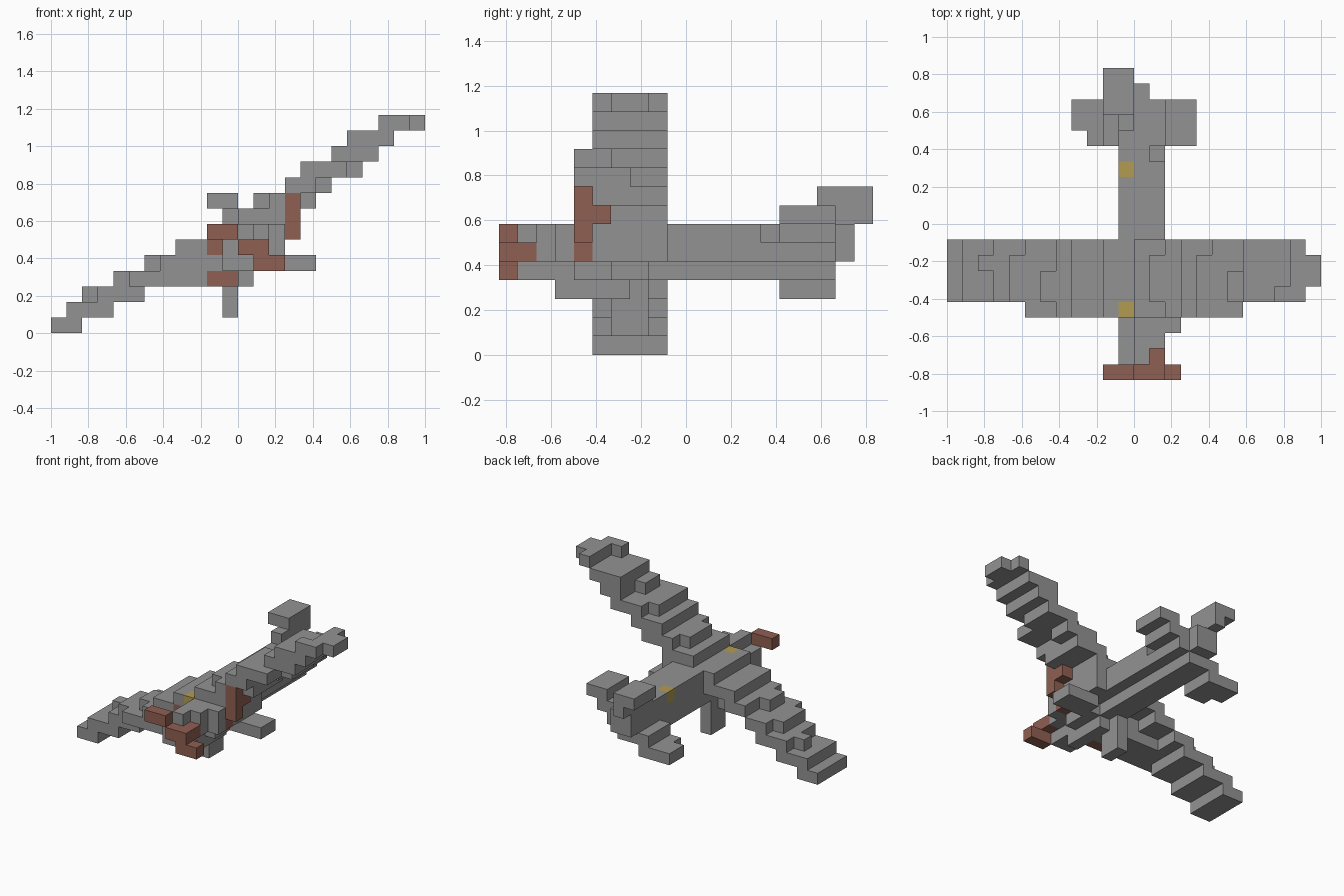
import bpy, bmesh
from mathutils import Vector

if "Cube" in bpy.data.objects:
    bpy.data.objects.remove(bpy.data.objects["Cube"])

U = 1 / 12  # size of one block
cells = {}  # block position -> part name


def box(part, xs, ys, zs):
    """Fill a box of blocks; later parts replace earlier ones."""
    for x in range(*xs):
        for y in range(*ys):
            for z in range(*zs):
                cells[x, y, z] = part


def material(name, rgb):
    m = bpy.data.materials.new(name)
    m.use_nodes = True
    m.diffuse_color = (*rgb, 1)
    bsdf = m.node_tree.nodes["Principled BSDF"]
    bsdf.inputs["Base Color"].default_value = (*rgb, 1)
    bsdf.inputs["Roughness"].default_value = 0.8
    return m


grey = material("grey", (0.29, 0.29, 0.29))
red = material("dull red", (0.28, 0.115, 0.085))
yellow = material("ochre", (0.45, 0.33, 0.085))

# Banked wing: one stepped slab per layer, (first x, last x, last x at the rear)
layers = [(-12, -10, -10), (-11, -8, -8), (-10, -6, -6), (-8, 1, -5),
          (-6, 2, -3), (-4, 3, 3), (-2, 3, 3), (0, 3, 3), (1, 5, 5),
          (3, 6, 6), (4, 8, 8), (6, 9, 9), (7, 10, 10), (9, 12, 12)]
for z, (a, b, rear) in enumerate(layers):
    box("wing", (a, b), (-5, -3), (z, z + 1))
    box("wing", (a, rear), (-3, -1), (z, z + 1))
    if 3 <= z <= 10:  # deeper leading edge near the body
        box("wing", (max(a, -7), min(b, 7)), (-6, -5), (z, z + 1))

# Ragged notches in the wing steps: x, y range, layer
notches = [(-10, (-5, -3), 2), (-10, (-2, -1), 2), (-8, (-2, -1), 3),
           (-6, (-3, -1), 4), (-6, (-6, -5), 4), (1, (-2, -1), 8),
           (1, (-6, -5), 8), (4, (-2, -1), 10), (6, (-3, -1), 11),
           (9, (-4, -1), 13), (11, (-5, -4), 13), (11, (-2, -1), 13),
           (4, (-6, -5), 8), (5, (-6, -3), 9), (7, (-5, -4), 10)]
for x, ys, z in notches:
    for y in range(*ys):
        cells.pop((x, y, z), None)

# Body, with a nose that is lower on one side
box("body", (-1, 1), (-9, 8), (4, 5))
box("body", (-1, 2), (-9, 8), (5, 6))
box("body", (0, 1), (-9, -6), (6, 7))
box("body", (1, 2), (-8, -6), (6, 7))
box("body", (-1, 2), (-6, 4), (6, 7))
box("body", (-1, 1), (4, 5), (6, 7))
box("body", (-1, 2), (5, 8), (6, 7))
box("body", (-1, 1), (8, 9), (5, 7))
box("body", (0, 1), (-7, -5), (3, 4))
box("body", (2, 3), (-7, -6), (5, 7))

# Tail planes and fin
box("tail_plane", (-4, -3), (6, 8), (3, 4))
box("tail_plane", (-3, -1), (5, 8), (3, 4))
box("tail_plane", (-2, -1), (5, 8), (4, 5))
box("tail_plane", (2, 3), (5, 8), (6, 7))
box("tail_plane", (2, 4), (5, 8), (7, 8))
box("tail_fin", (-1, 0), (6, 10), (7, 8))
box("tail_fin", (-2, 0), (7, 10), (8, 9))

# Landing legs
box("landing_leg_right", (-1, 0), (-4, -2), (1, 4))
box("landing_leg_left", (2, 5), (-4, -2), (4, 5))

# Propeller and hub
box("propeller", (-2, 0), (-10, -9), (6, 7))
box("propeller", (0, 2), (-10, -9), (5, 6))
box("propeller", (1, 3), (-10, -9), (4, 5))
box("propeller", (1, 2), (-9, -8), (5, 6))

# Red fittings on the wing's leading edge
box("wing_fitting_left", (3, 4), (-6, -5), (6, 9))
box("wing_fitting_left", (2, 3), (-6, -5), (5, 6))
box("wing_fitting_left", (3, 4), (-5, -4), (7, 8))
box("wing_fitting_right", (-2, 0), (-6, -5), (3, 4))
box("wing_fitting_right", (-2, -1), (-6, -5), (5, 6))

# Markers on the body's top
box("front_marker", (-1, 0), (-6, -5), (6, 7))
box("rear_marker", (-1, 0), (3, 4), (6, 7))

colours = {"propeller": red, "wing_fitting_left": red, "wing_fitting_right": red,
           "front_marker": yellow, "rear_marker": yellow}


def build(part):
    """Make one object from the part's exposed block faces."""
    bm = bmesh.new()
    for cell, owner in cells.items():
        if owner != part:
            continue
        centre = Vector(cell) + Vector((0.5, 0.5, 0.5))
        for axis in range(3):
            for side in (-1, 1):
                n = Vector((0, 0, 0))
                n[axis] = side
                if tuple(int(c + d) for c, d in zip(cell, n)) in cells:
                    continue
                s, t = Vector((0, 0, 0)), Vector((0, 0, 0))
                s[(axis + 1) % 3] = side
                t[(axis + 2) % 3] = 1
                corners = (-s - t, s - t, s + t, t - s)
                bm.faces.new([bm.verts.new((centre + (n + c) / 2) * U) for c in corners])
    bmesh.ops.remove_doubles(bm, verts=bm.verts[:], dist=U / 100)
    bmesh.ops.dissolve_limit(bm, angle_limit=0.01, verts=bm.verts[:], edges=bm.edges[:])
    mesh = bpy.data.meshes.new(part)
    bm.to_mesh(mesh)
    bm.free()
    mesh.materials.append(colours.get(part, grey))
    bpy.context.collection.objects.link(bpy.data.objects.new(part, mesh))


for part in sorted(set(cells.values())):
    build(part)
